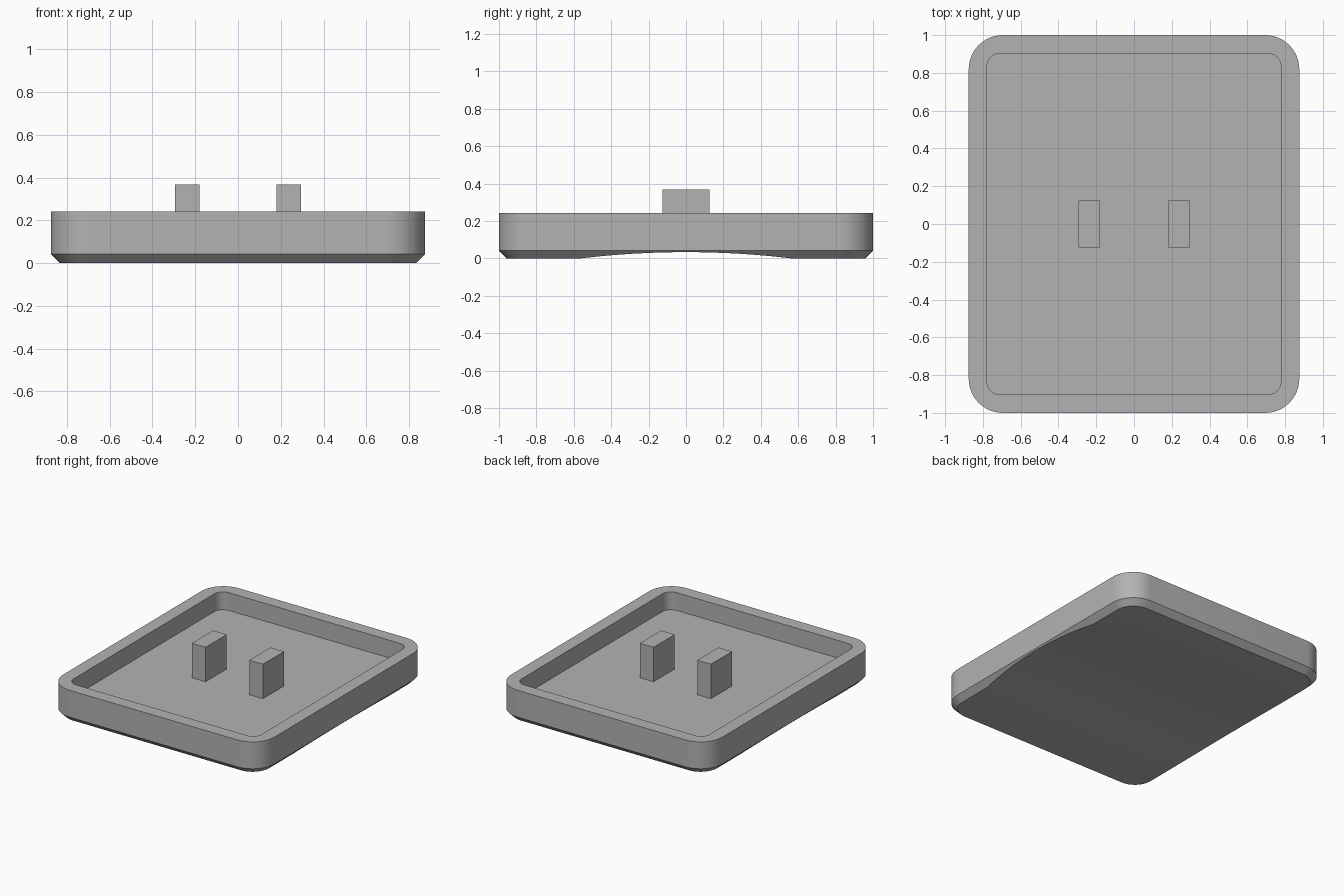
import bpy, bmesh, math

cube = bpy.data.objects.get("Cube")
if cube:
    bpy.data.objects.remove(cube, do_unlink=True)

# Single grey plastic
GREY = (0.45, 0.45, 0.45, 1)
plastic = bpy.data.materials.new("grey plastic")
plastic.use_nodes = True
plastic.diffuse_color = GREY
plastic.node_tree.nodes["Principled BSDF"].inputs["Base Color"].default_value = GREY

HALF_X, HALF_Y, TOP, FLOOR = 0.875, 1.0, 0.243, 0.11
CHAMFER = 0.042
SCOOP_DEPTH, SCOOP_HALF = 0.033, 0.56


def make_object(name, bm):
    bmesh.ops.recalc_face_normals(bm, faces=bm.faces)
    mesh = bpy.data.meshes.new(name)
    bm.to_mesh(mesh)
    bm.free()
    mesh.materials.append(plastic)
    obj = bpy.data.objects.new(name, mesh)
    bpy.context.collection.objects.link(obj)
    return obj


def rounded_ring(bm, hx, hy, radius, z, steps=12):
    """Loop of vertices around a rounded rectangle."""
    ring = []
    for corner, (sx, sy) in enumerate([(1, 1), (-1, 1), (-1, -1), (1, -1)]):
        for i in range(steps + 1):
            a = math.pi / 2 * (corner + i / steps)
            ring.append(bm.verts.new((sx * (hx - radius) + radius * math.cos(a),
                                      sy * (hy - radius) + radius * math.sin(a), z)))
    return ring


def box(name, x, y, z):
    """Box spanning the given (low, high) ranges."""
    bm = bmesh.new()
    bmesh.ops.create_cube(bm, size=1)
    for v in bm.verts:
        v.co = [r[0] if c < 0 else r[1] for c, r in zip(v.co, (x, y, z))]
    return make_object(name, bm)


# Tray: chamfered base, outer wall, rim, cavity wall and floor
bm = bmesh.new()
rings = [rounded_ring(bm, HALF_X - inset, HALF_Y - inset, radius, z)
         for inset, radius, z in [(CHAMFER, 0.18 - CHAMFER, 0), (0, 0.18, CHAMFER),
                                  (0, 0.18, TOP), (0.097, 0.07, TOP), (0.097, 0.07, FLOOR)]]
for low, high in zip(rings, rings[1:]):
    for i in range(len(low)):
        j = (i + 1) % len(low)
        bm.faces.new((low[i], low[j], high[j], high[i]))
bm.faces.new(rings[0])
bm.faces.new(rings[-1])
tray = make_object("tray", bm)

# Shallow cylindrical scoop across the underside
bm = bmesh.new()
R = (SCOOP_HALF ** 2 + SCOOP_DEPTH ** 2) / (2 * SCOOP_DEPTH)
arc = [(-0.7 + 1.4 * i / 40) for i in range(41)]
profile = [(y, SCOOP_DEPTH - R + math.sqrt(R * R - y * y)) for y in arc]
profile += [(0.7, -0.2), (-0.7, -0.2)]
face = bm.faces.new([bm.verts.new((-1.2, y, z)) for y, z in profile])
moved = bmesh.ops.extrude_face_region(bm, geom=[face])["geom"]
bmesh.ops.translate(bm, vec=(2.4, 0, 0),
                    verts=[v for v in moved if isinstance(v, bmesh.types.BMVert)])
cutter = make_object("scoop_cutter", bm)
cutter.hide_render = True

scoop = tray.modifiers.new("scoop", 'BOOLEAN')
scoop.operation, scoop.solver, scoop.object = 'DIFFERENCE', 'EXACT', cutter
bpy.ops.object.select_all(action='DESELECT')
tray.select_set(True)
bpy.context.view_layer.objects.active = tray
bpy.ops.object.modifier_apply(modifier=scoop.name)
bpy.data.objects.remove(cutter, do_unlink=True)
bpy.ops.object.shade_smooth_by_angle(angle=math.radians(25))

# Two mounting stems on the cavity floor
for side, name in ((1, "left_stem"), (-1, "right_stem")):
    box(name, sorted((side * 0.181, side * 0.294)), (-0.125, 0.125), (FLOOR - 0.01, 0.368))
